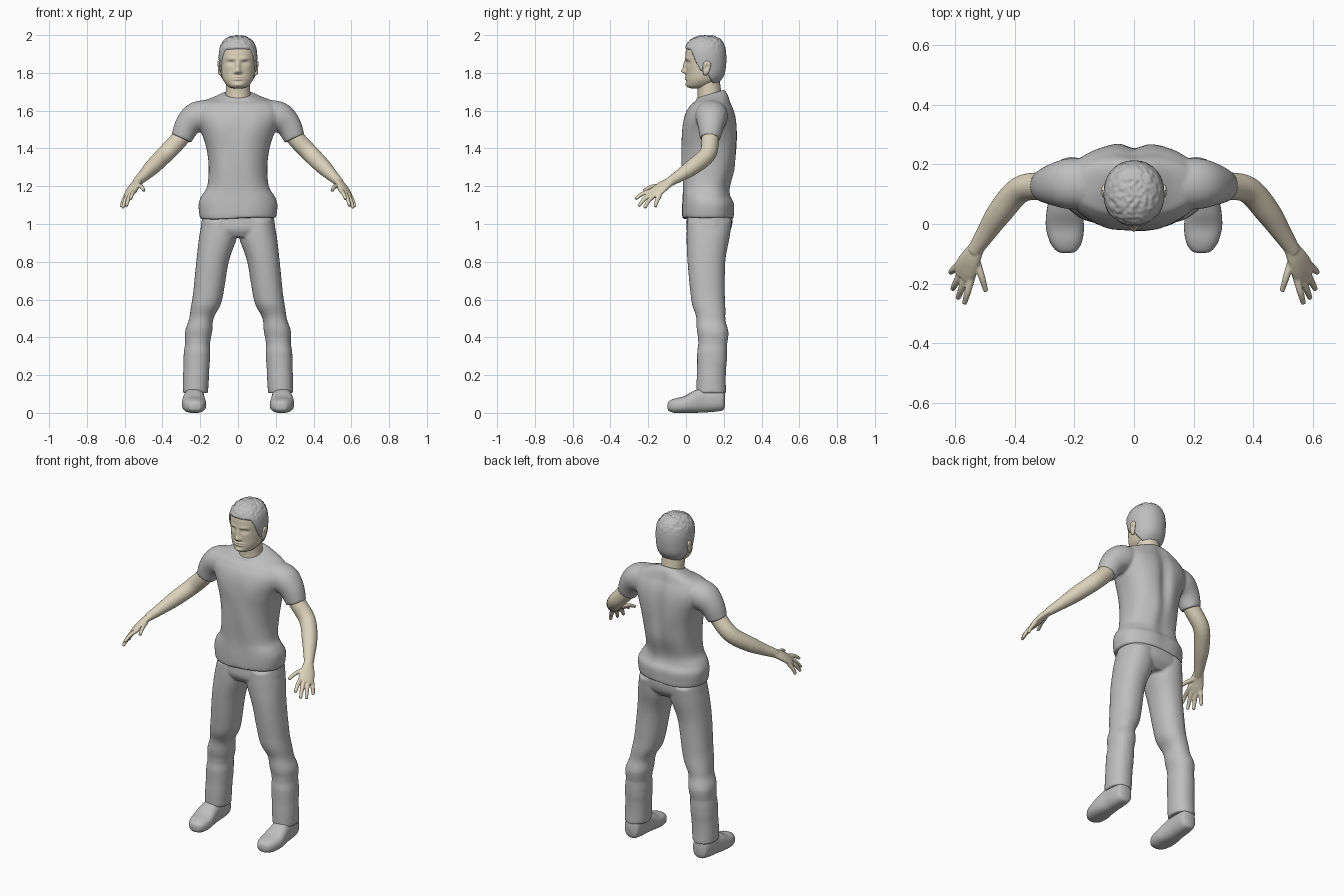
import bpy, bmesh
from math import sin, cos, pi, exp, copysign
from mathutils import Vector, noise

if "Cube" in bpy.data.objects:
    bpy.data.objects.remove(bpy.data.objects["Cube"])

X, Y, Z = Vector((1, 0, 0)), Vector((0, 1, 0)), Vector((0, 0, 1))


def material(name, rgb):
    m = bpy.data.materials.new(name)
    m.use_nodes = True
    m.diffuse_color = (*rgb, 1)
    m.node_tree.nodes["Principled BSDF"].inputs["Base Color"].default_value = (*rgb, 1)
    return m


CLOTH = material("grey cloth", (0.52, 0.52, 0.52))
SKIN = material("beige skin", (0.72, 0.65, 0.5))


def smooth_rows(rows, steps):
    """Catmull-Rom interpolation between section rows."""
    pts = [Vector(r) for r in rows]
    pts = [2 * pts[0] - pts[1]] + pts + [2 * pts[-1] - pts[-2]]
    out = []
    for a, b, c, d in zip(pts, pts[1:], pts[2:], pts[3:]):
        for k in range(steps):
            t = k / steps
            out.append(0.5 * (2 * b + (c - a) * t + (2 * a - 5 * b + 4 * c - d) * t * t
                              + (3 * b - a - 3 * c + d) * t ** 3))
    return out + [pts[-2]]


def loft(bm, rows, frame=None, side=Y, segs=32, steps=5, power=2.0, deform=None):
    """Closed skin through elliptical sections given as (x, y, z, half width, half depth)."""
    rows = smooth_rows(rows, steps)
    centres = [Vector(r[:3]) for r in rows]
    rings = []
    for i, r in enumerate(rows):
        if frame:
            u, v = frame
        else:
            t = (centres[min(i + 1, len(rows) - 1)] - centres[max(i - 1, 0)]).normalized()
            u = (side - t * side.dot(t)).normalized()
            v = t.cross(u)
        ring = []
        for k in range(segs):
            c, s = cos(2 * pi * k / segs), sin(2 * pi * k / segs)
            p = (centres[i] + u * max(r[3], 0.001) * copysign(abs(c) ** (2 / power), c)
                 + v * max(r[4], 0.001) * copysign(abs(s) ** (2 / power), s))
            ring.append(bm.verts.new(deform(p, centres[i]) if deform else p))
        rings.append(ring)
    faces = [bm.faces.new((a[k], a[(k + 1) % segs], b[(k + 1) % segs], b[k]))
             for a, b in zip(rings, rings[1:]) for k in range(segs)]
    faces += [bm.faces.new(rings[0][::-1]), bm.faces.new(rings[-1])]
    bmesh.ops.recalc_face_normals(bm, faces=faces)


def finish(bm, name, mat, voxel=0, relax=4):
    """Make the object; a voxel size fuses its overlapping pieces into one skin."""
    me = bpy.data.meshes.new(name)
    bm.to_mesh(me)
    bm.free()
    me.materials.append(mat)
    me.shade_smooth()
    ob = bpy.data.objects.new(name, me)
    bpy.context.collection.objects.link(ob)
    if voxel:
        fuse = ob.modifiers.new("fuse", 'REMESH')
        fuse.mode, fuse.voxel_size, fuse.use_smooth_shade = 'VOXEL', voxel, True
        soft = ob.modifiers.new("soften", 'SMOOTH')
        soft.factor, soft.iterations = 0.5, relax
    return ob


def bell(d, width):
    return exp(-(d / width) ** 2)


def flip(rows, s):
    return [(r[0] * s, *r[1:]) for r in rows]


# Shirt: torso with spine groove and folds, plus short sleeves
def cloth_folds(p, c):
    back = 1 if p.y > c.y else 0
    q = p.copy()
    q.y -= 0.022 * back * bell(p.x, 0.035) * bell(p.z - 1.42, 0.22)
    fold = 0.005 * sin(38 * p.x + 9 * p.z + 2 * back) * bell(p.z - 1.28, 0.16)
    q.y += fold if back else -0.6 * fold
    q.y -= (1 - back) * 0.006 * (bell(abs(p.x) - 0.085, 0.05) * bell(p.z - 1.5, 0.07))
    q.z += 0.006 * sin(14 * p.x) * bell(p.z - 1.03, 0.03)
    if p.z > 1.64:
        q.z += (p.y - 0.15) * 0.3 * min(1, (p.z - 1.64) / 0.05)
    return q


bm = bmesh.new()
loft(bm, [(0, .117, 1.03, .2, .136), (0, .117, 1.06, .206, .138), (0, .117, 1.11, .208, .137),
          (0, .108, 1.15, .192, .126), (0, .108, 1.2, .163, .126), (0, .12, 1.3, .155, .143),
          (0, .125, 1.4, .167, .148), (0, .127, 1.48, .192, .147), (0, .128, 1.55, .222, .14),
          (0, .13, 1.6, .226, .126), (0, .136, 1.645, .195, .1), (0, .138, 1.675, .12, .084),
          (0, .13, 1.695, .073, .074)],
     frame=(X, Y), segs=96, power=2.35, deform=cloth_folds)
for s in (1, -1):
    loft(bm, flip([(.15, .135, 1.585, .085, .075), (.22, .135, 1.565, .085, .08),
                   (.268, .132, 1.52, .07, .068), (.3, .127, 1.452, .054, .056)], s), power=2.1)
finish(bm, "shirt", CLOTH, 0.007)

# Trousers: hips and two legs
def leg_folds(p, c):
    out = (p - c).normalized()
    knee = 0.004 * sin(45 * p.z + 6 * p.y) * bell(p.z - 0.42, 0.14)
    return p + out * knee


bm = bmesh.new()
loft(bm, [(0, .125, 1.08, .18, .115), (0, .125, 1.02, .192, .121), (0, .12, .97, .196, .117),
          (0, .115, .93, .17, .09)], frame=(X, Y), segs=48, power=2.4)
for s in (1, -1):
    loft(bm, flip([(.1, .125, 1.02, .088, .118), (.106, .117, .93, .1, .114),
                   (.135, .108, .8, .086, .1), (.163, .117, .6, .079, .089),
                   (.194, .132, .5, .067, .079), (.212, .142, .4, .069, .08),
                   (.222, .134, .2, .069, .077), (.226, .134, .105, .067, .078)], s),
         frame=(X, Y), power=2.2, deform=leg_folds)
finish(bm, "trousers", CLOTH, 0.007)

# Shoes, arms, hands and ears on both sides
for s, name in ((1, "left"), (-1, "right")):
    bm = bmesh.new()
    loft(bm, flip([(.227, -.098, .035, .012, .012), (.227, -.09, .036, .034, .026),
                   (.229, -.06, .038, .054, .038), (.232, -.01, .044, .064, .044),
                   (.234, .04, .058, .06, .058), (.232, .09, .068, .054, .066),
                   (.23, .15, .07, .052, .064), (.228, .195, .07, .044, .056),
                   (.228, .207, .07, .02, .035)], s), frame=(X, Z), power=2.5,
         deform=lambda p, c: Vector((p.x, p.y, max(p.z, 0))))
    finish(bm, name + "_shoe", CLOTH)

    bm = bmesh.new()
    loft(bm, flip([(.24, .13, 1.55, .045, .045), (.305, .128, 1.455, .046, .047),
                   (.383, .115, 1.372, .045, .046), (.45, .04, 1.305, .043, .042),
                   (.5, -.035, 1.255, .033, .031), (.537, -.092, 1.22, .025, .023)], s))
    # Palm spreads along the knuckle row
    row = Vector((.055 * s, .045, -.03)).normalized()
    loft(bm, flip([(.525, -.075, 1.23, .026, .02), (.548, -.115, 1.205, .037, .019),
                   (.565, -.15, 1.178, .043, .017), (.575, -.178, 1.158, .038, .013)], s), side=row)
    fingers = [((.547, -.185, 1.175), (.57, -.268, 1.132)), ((.566, -.183, 1.162), (.592, -.25, 1.094)),
               ((.583, -.168, 1.152), (.61, -.22, 1.085)), ((.596, -.144, 1.143), (.617, -.163, 1.09)),
               ((.528, -.125, 1.205), (.497, -.226, 1.176))]
    for base, tip in fingers:
        a, b = Vector(base), Vector(tip)
        a.x, b.x = a.x * s, b.x * s
        root, mid = a - (b - a) * 0.35, a.lerp(b, 0.55) + Z * 0.008
        loft(bm, [(*root, .013, .012), (*a, .0125, .0125), (*mid, .0115, .011), (*b, .0085, .0085)],
             side=row, segs=16)
    finish(bm, name + "_arm", SKIN, 0.004, 3)

    bm = bmesh.new()
    loft(bm, flip([(.09, .1, 1.79, .008, .006), (.097, .104, 1.8, .014, .008),
                   (.1, .108, 1.825, .02, .009), (.102, .112, 1.85, .02, .009),
                   (.1, .112, 1.862, .009, .006)], s), side=Y, segs=20,
         deform=lambda p, c: p - X * s * 0.008 * bell((p - c).y, .009) * bell(p.z - 1.83, .016))
    finish(bm, name + "_ear", SKIN)

# Neck
bm = bmesh.new()
loft(bm, [(0, .13, 1.62, .075, .075), (0, .126, 1.68, .066, .064), (0, .12, 1.74, .064, .061),
          (0, .115, 1.8, .06, .06)], frame=(X, Y))
finish(bm, "neck", SKIN)

# Head: skull sections with the facial features pushed out of the front
SKULL = [(0, .06, 1.717, .02, .03), (0, .068, 1.724, .044, .058), (0, .078, 1.738, .062, .075),
         (0, .09, 1.765, .08, .088), (0, .1, 1.8, .089, .098), (0, .102, 1.85, .093, .103),
         (0, .101, 1.9, .094, .104), (0, .102, 1.94, .086, .096), (0, .105, 1.97, .065, .075),
         (0, .108, 1.984, .04, .048), (0, .108, 1.99, .01, .012)]


def features(p, c):
    if p.y > c.y:
        return p
    x, z, ax = p.x, p.z, abs(p.x)
    push = 0.026 * bell(x, .013) * bell(z - 1.81, .014)
    push += 0.014 * bell(x, .011) * bell(z - 1.84, .024)
    push += 0.01 * bell(ax - .014, .008) * bell(z - 1.803, .008)
    push += 0.006 * bell(ax - .034, .026) * bell(z - 1.875, .009)
    push -= 0.012 * bell(ax - .037, .018) * bell(z - 1.853, .011)
    push += 0.006 * bell(ax - .037, .011) * bell(z - 1.85, .005)
    push += 0.008 * bell(x, .026) * (bell(z - 1.779, .005) + bell(z - 1.766, .005))
    push += 0.007 * bell(x, .022) * bell(z - 1.737, .01)
    return p - Y * push


bm = bmesh.new()
loft(bm, SKULL, frame=(X, Y), segs=96, steps=9, power=2.15, deform=features)
finish(bm, "head", SKIN)

# Hair: a shell that rises above the scalp and dips under the skin past the hairline
HAIRLINE = [(-.1, 1.935), (.025, 1.92), (.055, 1.85), (.075, 1.81), (.11, 1.8), (.14, 1.745), (.3, 1.74)]


def hair_shape(p, c):
    for (y0, z0), (y1, z1) in zip(HAIRLINE, HAIRLINE[1:]):
        if y0 <= p.y <= y1:
            line = z0 + (z1 - z0) * (p.y - y0) / (y1 - y0)
    rise = max(0, min(1, (p.z - line) / 0.012 + 0.5))
    out = (p - Vector((0, .105, 1.86))).normalized()
    clump = 0.005 * noise.noise(p * 70) * max(0, min(1, (p.z - 1.9) / 0.05))
    return p + out * (-0.022 + 0.03 * rise + clump)


bm = bmesh.new()
loft(bm, SKULL, frame=(X, Y), segs=96, steps=9, power=2.15, deform=hair_shape)
finish(bm, "hair", CLOTH)
